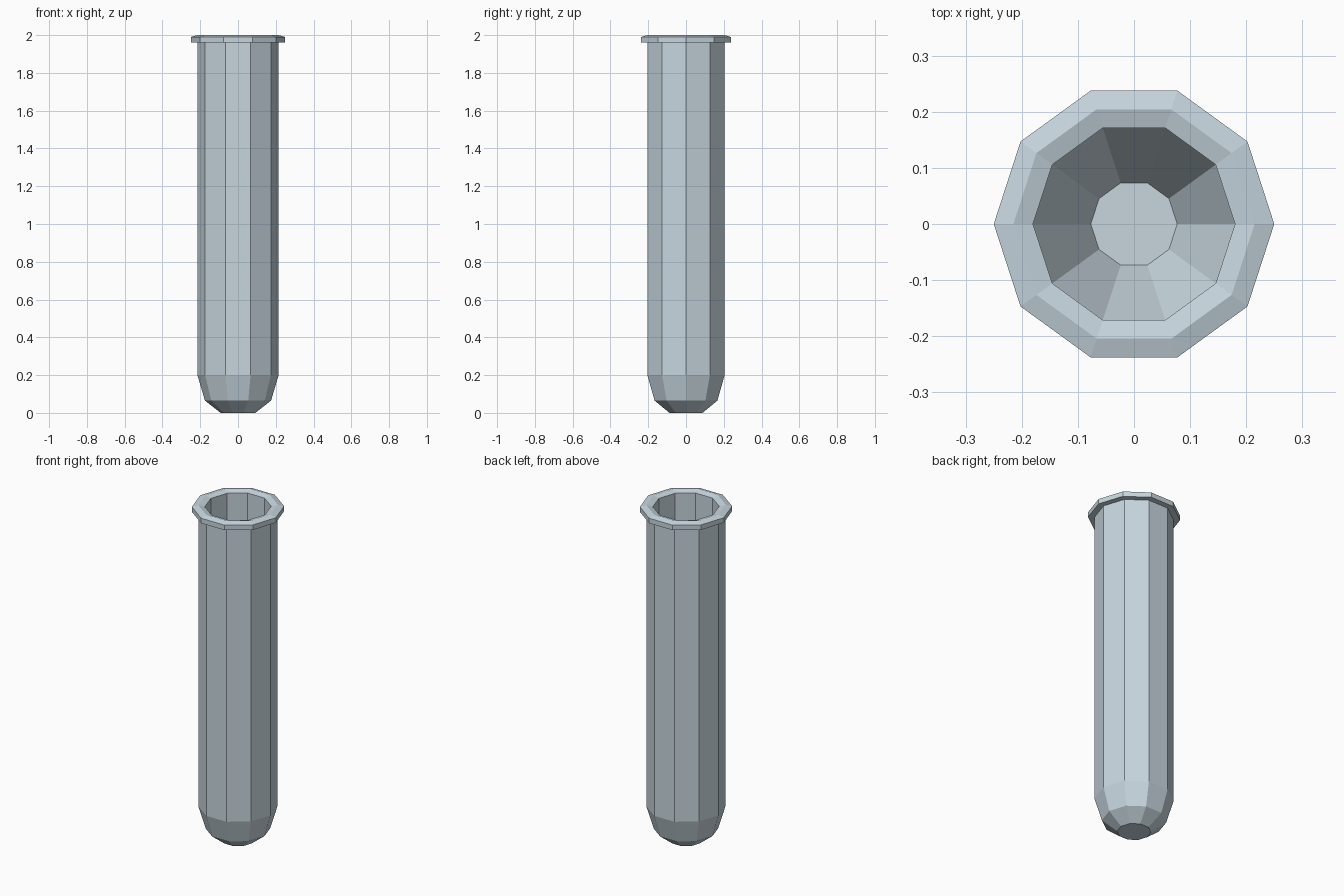
import bpy
import bmesh
import math

if "Cube" in bpy.data.objects:
    bpy.data.objects.remove(bpy.data.objects["Cube"])

SIDES = 10

# Pale blue-grey glass colour
glass = bpy.data.materials.new("pale blue grey glass")
glass.diffuse_color = (0.57, 0.67, 0.73, 1.0)
glass.use_nodes = True
glass.node_tree.nodes["Principled BSDF"].inputs["Base Color"].default_value = glass.diffuse_color

# Wall profile (radius, height): outer base, wall, rim lip, bore, inner floor
profile = [
    (0.092, 0.0), (0.175, 0.065), (0.215, 0.20), (0.215, 1.96),
    (0.25, 1.96), (0.25, 1.99), (0.215, 2.0), (0.18, 1.99),
    (0.18, 0.22), (0.077, 0.03),
]


def lathe(name, points, sides, material):
    """Spin a profile about z into flat-sided rings, capping both ends."""
    bm = bmesh.new()
    rings = []
    for r, z in points:
        rings.append([bm.verts.new((r * math.cos(2 * math.pi * i / sides),
                                    r * math.sin(2 * math.pi * i / sides), z))
                      for i in range(sides)])
    for low, high in zip(rings, rings[1:]):
        for i in range(sides):
            j = (i + 1) % sides
            bm.faces.new((low[i], low[j], high[j], high[i]))
    bm.faces.new(rings[0][::-1])
    bm.faces.new(rings[-1])
    bmesh.ops.recalc_face_normals(bm, faces=bm.faces)
    mesh = bpy.data.meshes.new(name)
    bm.to_mesh(mesh)
    bm.free()
    mesh.materials.append(material)
    obj = bpy.data.objects.new(name, mesh)
    bpy.context.collection.objects.link(obj)
    return obj


# Hollow tube with rim and tapered closed base
lathe("test_tube", profile, SIDES, glass)
